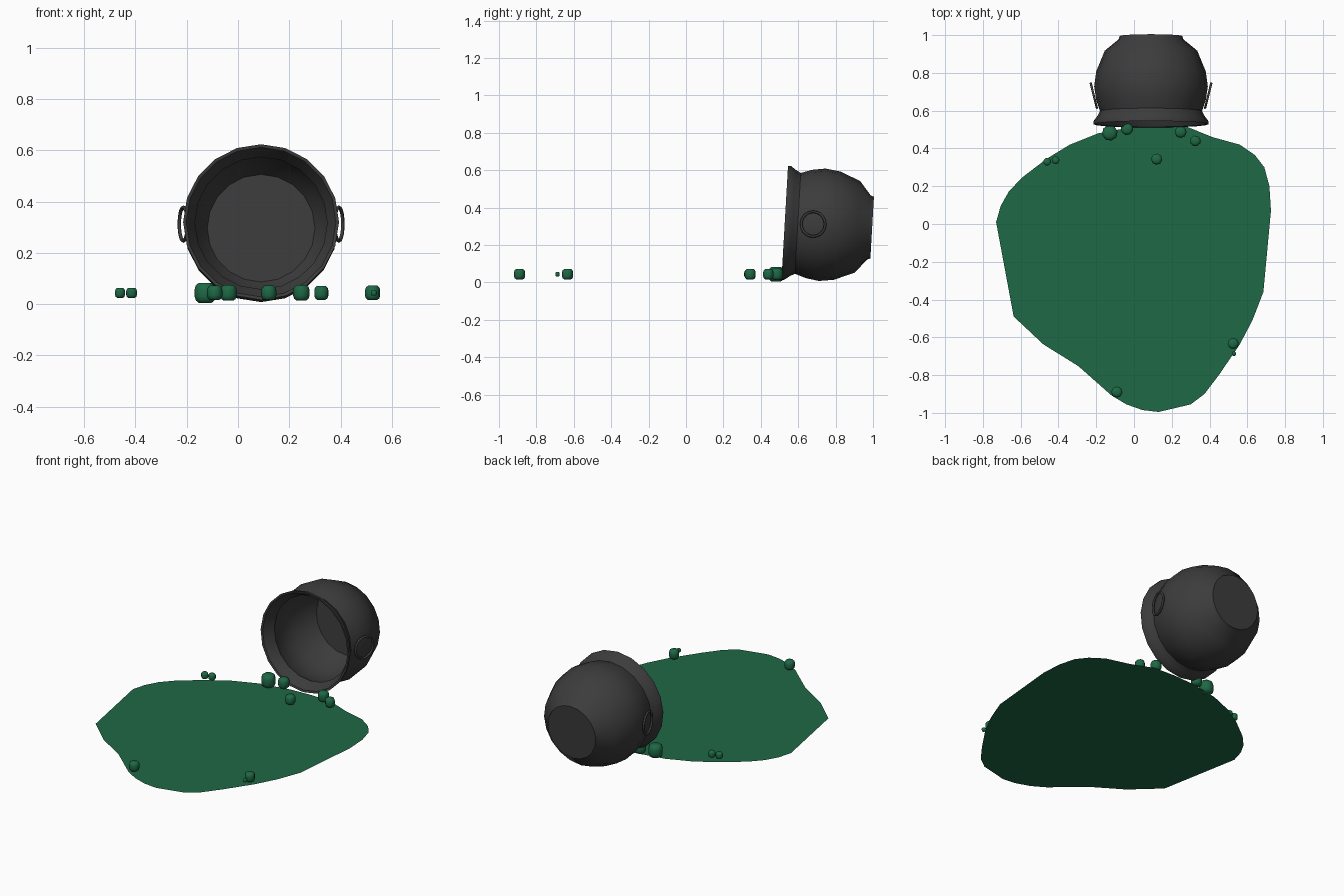
import bpy, bmesh, math
from mathutils import Matrix, Vector

if "Cube" in bpy.data.objects:
    bpy.data.objects.remove(bpy.data.objects["Cube"])


def material(name, color):
    m = bpy.data.materials.new(name)
    m.diffuse_color = (*color, 1)
    m.use_nodes = True
    m.node_tree.nodes["Principled BSDF"].inputs["Base Color"].default_value = m.diffuse_color
    return m


iron = material("dark_iron", (0.045, 0.045, 0.045))
green = material("green_liquid", (0.013, 0.14, 0.06))


def finish(bm, name, mat, angle=None):
    me = bpy.data.meshes.new(name)
    bm.to_mesh(me)
    bm.free()
    ob = bpy.data.objects.new(name, me)
    bpy.context.collection.objects.link(ob)
    me.materials.append(mat)
    if angle:
        bpy.ops.object.select_all(action='DESELECT')
        ob.select_set(True)
        bpy.context.view_layer.objects.active = ob
        bpy.ops.object.shade_smooth_by_angle(angle=math.radians(angle))
    return ob


def lathe(name, profile, sides, mat, angle):
    """Revolve (radius, height) points around z and cap both ends."""
    bm = bmesh.new()
    rings = [[bm.verts.new((r * math.cos(2 * math.pi * i / sides),
                            r * math.sin(2 * math.pi * i / sides), h))
              for i in range(sides)] for r, h in profile]
    for a, b in zip(rings, rings[1:]):
        for i in range(sides):
            j = (i + 1) % sides
            bm.faces.new((a[i], a[j], b[j], b[i]))
    bm.faces.new(rings[0][::-1])
    bm.faces.new(rings[-1])
    bmesh.ops.recalc_face_normals(bm, faces=bm.faces)
    return finish(bm, name, mat, angle)


# Cauldron lying on its side: inner floor, inner wall, rim, outer wall, foot
pot_profile = [(0.21, 0.415), (0.245, 0.36), (0.28, 0.27), (0.288, 0.2),
               (0.278, 0.12), (0.258, 0.07), (0.292, 0.003), (0.304, 0.0),
               (0.303, 0.018), (0.285, 0.042), (0.27, 0.07), (0.29, 0.13),
               (0.301, 0.2), (0.29, 0.28), (0.245, 0.39), (0.172, 0.45),
               (0.165, 0.468)]
pot = lathe("cauldron", pot_profile, 20, iron, 40)
pot.location = (0.09, 0.528, 0.32)
pot.rotation_euler = (math.radians(-93.3), 0, 0)

# Ring handles on both sides
for side, label in ((1, "right"), (-1, "left")):
    bpy.ops.mesh.primitive_torus_add(
        major_segments=20, minor_segments=6, major_radius=0.066, minor_radius=0.007,
        location=(0.09 + side * 0.303, 0.68, 0.312),
        rotation=(0, math.pi / 2, -side * math.radians(14)))
    ring = bpy.context.object
    ring.name = label + "_handle"
    ring.data.materials.append(iron)
    bpy.ops.object.shade_smooth()

# Spilled puddle, a flat sheet
outline = [(.28, .515), (.415, .46), (.56, .42), (.64, .365), (.69, .3), (.717, .2),
           (.725, .07), (.685, -.36), (.627, -.51), (.56, -.637), (.452, -.796),
           (.373, -.9), (.3, -.955), (.13, -.995), (.045, -.985), (-.04, -.955),
           (-.12, -.907), (-.294, -.753), (-.48, -.637), (-.637, -.49), (-.73, .01),
           (-.706, .095), (-.664, .17), (-.595, .244), (-.463, .345), (-.34, .42),
           (-.19, .48), (0, .515), (.14, .522)]
bm = bmesh.new()
bm.faces.new([bm.verts.new((x, y, 0.007)) for x, y in reversed(outline)])
finish(bm, "puddle", green)

# Bubbles: x, y, radius
bubbles = [(-.46, .33, .021), (-.415, .338, .021), (-.128, .482, .042),
           (-.037, .503, .033), (.247, .487, .032), (.325, .44, .029),
           (.12, .343, .03), (.525, -.633, .03), (.53, -.687, .012),
           (-.091, -.89, .03)]
for n, (x, y, r) in enumerate(bubbles):
    shape = [(.6, -.93), (.88, -.72), (1, -.35), (1, .35), (.88, .72), (.6, .93)]
    b = lathe(f"bubble_{n + 1}", [(a * r, h * r) for a, h in shape], 8, green, 50)
    b.location = (x, y, 0.044)
    b.rotation_euler.z = 0.4 + n * 0.3
